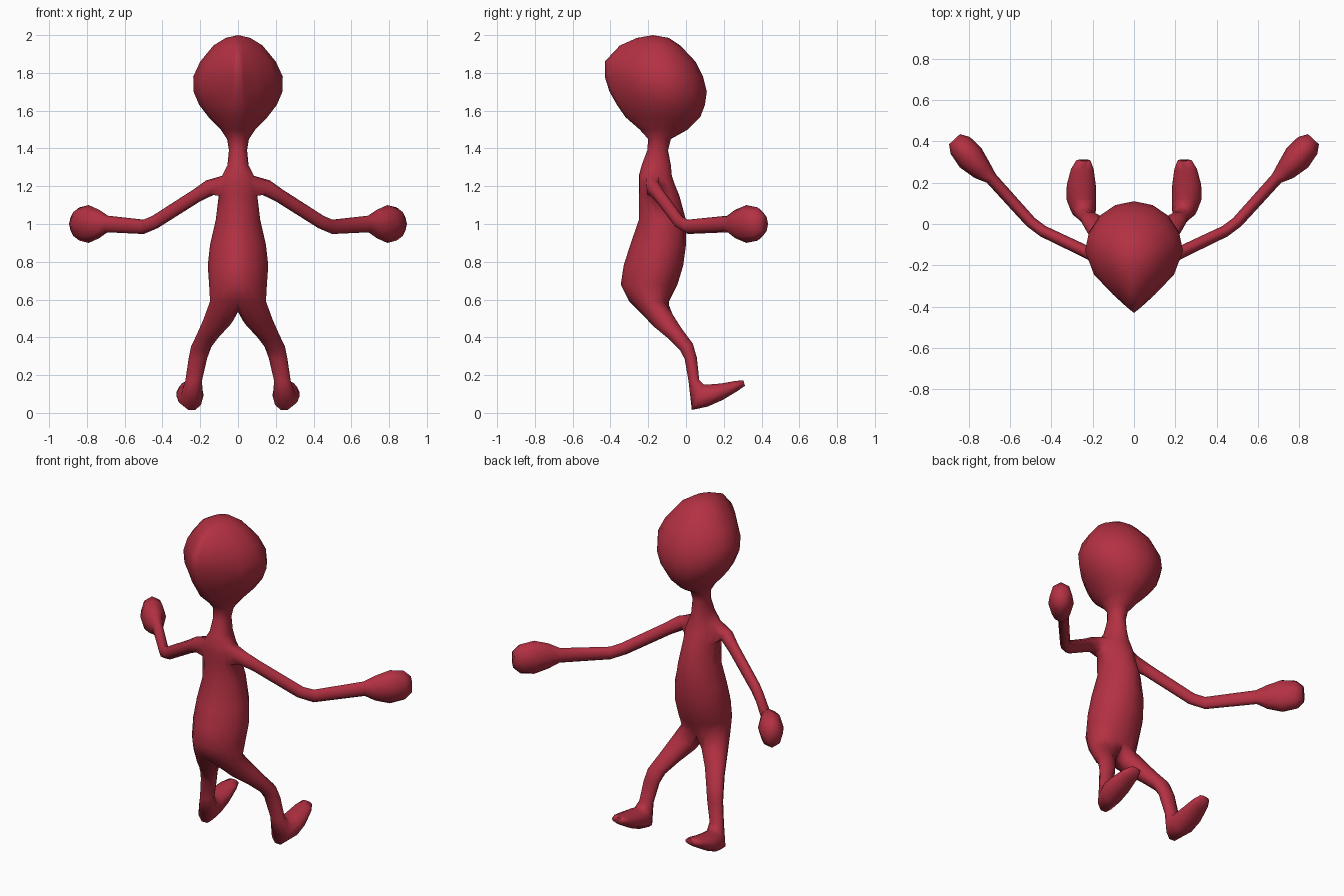
import bpy, bmesh, math
from mathutils import Vector

if "Cube" in bpy.data.objects:
    bpy.data.objects.remove(bpy.data.objects["Cube"])

red = bpy.data.materials.new("crimson")
red.diffuse_color = (0.45, 0.03, 0.055, 1)
red.use_nodes = True
red.node_tree.nodes["Principled BSDF"].inputs["Base Color"].default_value = red.diffuse_color

bm = bmesh.new()


def ring(centre, u, v, ru, rv, angles):
    """Ellipse of vertices around a centre, in the plane of axes u and v."""
    return [bm.verts.new(centre + u * (ru * math.cos(a)) + v * (rv * math.sin(a)))
            for a in angles]


def bridge(a, b, closed=True):
    n = len(a)
    for i in range(n if closed else n - 1):
        j = (i + 1) % n
        bm.faces.new((a[i], a[j], b[j], b[i]))


# Head, neck and torso, right half: z, back y, widest y, front y, half width, pinch
SECTIONS = [
    (1.985, -0.26, -0.17, -0.09, 0.065, 0.3),
    (1.945, -0.35, -0.15, -0.03, 0.13, 0.6),
    (1.86, -0.43, -0.14, 0.05, 0.20, 0.8),
    (1.78, -0.43, -0.13, 0.09, 0.237, 0.8),
    (1.70, -0.405, -0.13, 0.11, 0.235, 0.75),
    (1.63, -0.365, -0.12, 0.10, 0.205, 0.6),
    (1.565, -0.32, -0.12, 0.075, 0.155, 0.4),
    (1.50, -0.245, -0.12, 0.01, 0.092, 0.2),
    (1.45, -0.20, -0.14, -0.08, 0.058, 0.0),
    (1.39, -0.205, -0.15, -0.095, 0.048, 0.0),
    (1.31, -0.235, -0.17, -0.08, 0.056, 0.0),
    (1.255, -0.25, -0.19, -0.075, 0.085, 0.0),
    (1.21, -0.25, -0.19, -0.06, 0.105, 0.1),
    (1.15, -0.25, -0.18, -0.035, 0.102, 0.2),
    (1.02, -0.25, -0.15, 0.0, 0.118, 0.3),
    (0.89, -0.295, -0.15, 0.0, 0.148, 0.3),
    (0.78, -0.33, -0.16, -0.015, 0.16, 0.3),
    (0.68, -0.345, -0.18, -0.045, 0.153, 0.2),
    (0.59, -0.30, -0.19, -0.09, 0.148, 0.1),
]
HALF = 4          # quarter-turn steps on each side of the widest point
SHOULDER = 12     # index of the section through the shoulder

body = []
for z, back, mid, front, width, pinch in SECTIONS:
    row = []
    for k in range(-HALF, HALF + 1):
        t = k / HALF * math.pi / 2
        s, c = math.sin(t), math.cos(t)
        if k < 0:
            c *= 1 - pinch * s * s
        y = mid + s * (front - mid if k > 0 else mid - back)
        row.append(bm.verts.new((0 if abs(k) == HALF else width * c, y, z)))
    body.append(row)

crown = bm.verts.new((0, -0.175, 2.0))
for i in range(2 * HALF):
    bm.faces.new((crown, body[0][i], body[0][i + 1]))
for r in range(len(body) - 1):
    for i in range(2 * HALF):
        # leave the shoulder socket open
        if r in (SHOULDER - 1, SHOULDER) and i in (HALF - 1, HALF):
            continue
        bm.faces.new((body[r][i], body[r][i + 1], body[r + 1][i + 1], body[r + 1][i]))

# Arm and hand: centre, horizontal radius, vertical radius
ARM = [
    ((0.15, -0.175, 1.192), 0.037, 0.044),
    ((0.22, -0.14, 1.15), 0.030, 0.037),
    ((0.44, -0.035, 1.01), 0.028, 0.036),
    ((0.50, 0.01, 0.985), 0.028, 0.038),
    ((0.69, 0.22, 1.0), 0.030, 0.044),
    ((0.735, 0.26, 1.0), 0.052, 0.075),
    ((0.79, 0.32, 1.0), 0.070, 0.10),
    ((0.84, 0.38, 1.0), 0.062, 0.088),
    ((0.868, 0.41, 1.0), 0.036, 0.05),
]
M, up, mid, low = HALF, body[SHOULDER - 1], body[SHOULDER], body[SHOULDER + 1]
previous = [mid[M + 1], up[M + 1], up[M], up[M - 1], mid[M - 1], low[M - 1], low[M], low[M + 1]]
points = [Vector(p) for p, _, _ in ARM]
for n, (_, rs, rz) in enumerate(ARM):
    d = (points[min(n + 1, len(points) - 1)] - points[max(n - 1, 0)]).normalized()
    side = Vector((0, 0, 1)).cross(d).normalized()
    loop = ring(points[n], side, d.cross(side), rs, rz, [i * math.pi / 4 for i in range(8)])
    bridge(previous, loop)
    previous = loop
bm.faces.new(previous)

# Leg and foot: centre, sideways radius, thickness radius, pitch in degrees
LEG = [
    ((0.105, -0.12, 0.49), 0.080, 0.062, 38),
    ((0.152, -0.058, 0.42), 0.064, 0.046, 40),
    ((0.195, 0.002, 0.35), 0.054, 0.040, 28),
    ((0.212, 0.025, 0.29), 0.049, 0.034, 8),
    ((0.235, 0.042, 0.17), 0.044, 0.030, 5),
    ((0.245, 0.062, 0.083), 0.060, 0.078, 65),
    ((0.255, 0.12, 0.092), 0.072, 0.062, 85),
    ((0.255, 0.19, 0.112), 0.070, 0.046, 95),
    ((0.25, 0.265, 0.142), 0.055, 0.029, 105),
    ((0.245, 0.308, 0.158), 0.034, 0.016, 105),
]
crotch = bm.verts.new((0, -0.18, 0.535))
previous = body[-1] + [crotch]
angles = [math.radians(-144 + 36 * i) for i in range(10)]
for centre, rx, rt, pitch in LEG:
    p = math.radians(pitch)
    loop = ring(Vector(centre), Vector((1, 0, 0)), Vector((0, math.cos(p), math.sin(p))),
                rx, rt, angles)
    bridge(previous, loop)
    previous = loop
bm.faces.new(previous)

# Mirror into one seamless figure
bmesh.ops.recalc_face_normals(bm, faces=bm.faces)
# the half shell is open at the centre line, so check that it faces outwards
bm.normal_update()
if sum(f.normal.x * f.calc_area() * f.calc_center_median().x for f in bm.faces) < 0:
    bmesh.ops.reverse_faces(bm, faces=bm.faces)
mesh = bpy.data.meshes.new("figure")
bm.to_mesh(mesh)
bm.free()
mesh.materials.append(red)
figure = bpy.data.objects.new("figure", mesh)
bpy.context.collection.objects.link(figure)
mirror = figure.modifiers.new("mirror", 'MIRROR')
mirror.use_axis[0] = True
mirror.use_clip = True
mirror.merge_threshold = 0.001

bpy.context.view_layer.objects.active = figure
figure.select_set(True)
bpy.ops.object.shade_smooth_by_angle(angle=math.radians(80))
